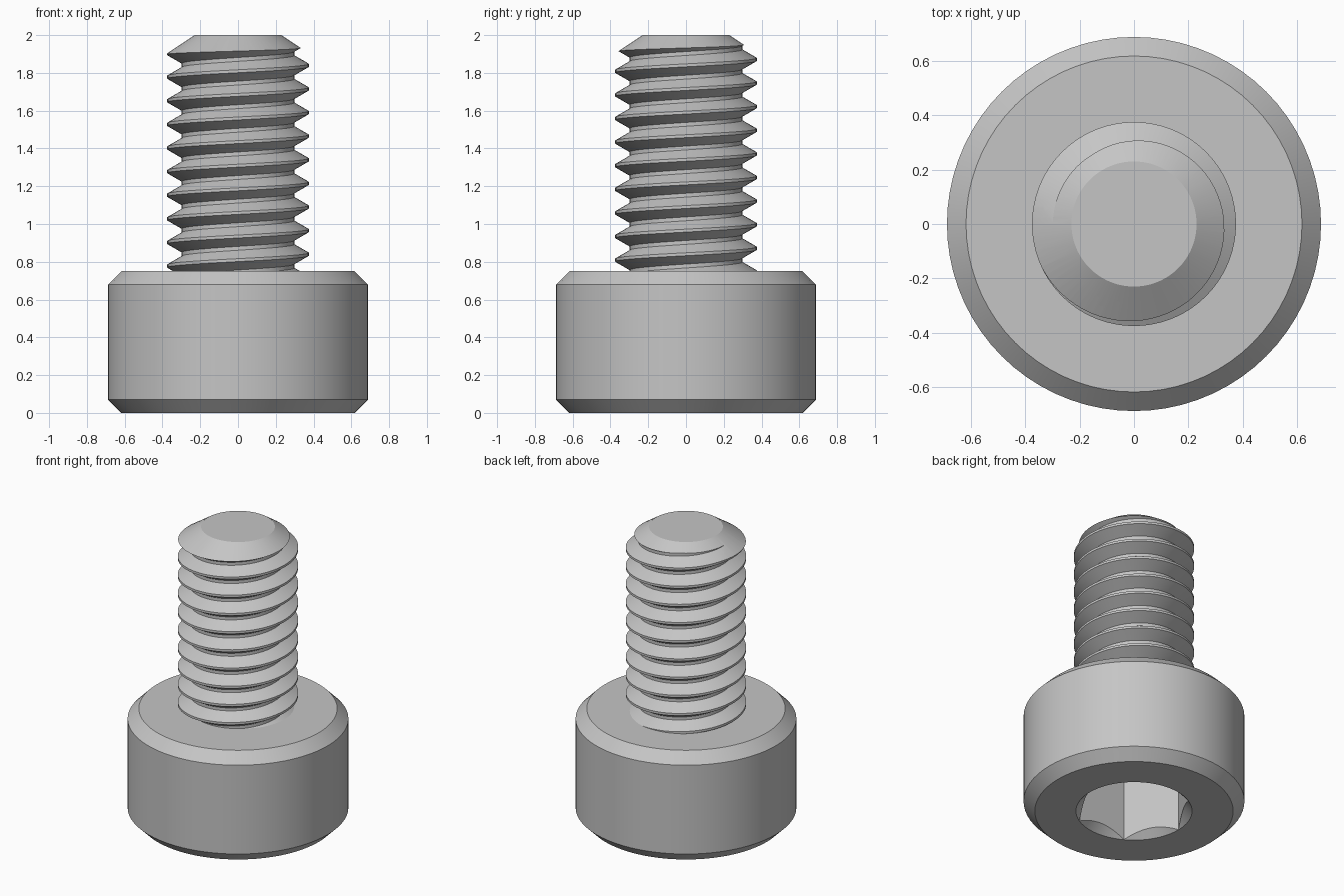
import bpy, bmesh, math
from mathutils import Vector

default = bpy.data.objects.get("Cube")
if default:
    bpy.data.objects.remove(default, do_unlink=True)

SIDES = 72
HEAD_R, HEAD_H, BEVEL = 0.6875, 0.75, 0.07
MAJOR_R, MINOR_R, PITCH = 0.375, 0.298, 0.125
TIP_R, TIP_SLOPE, TOP = 0.23, 1.5, 2.0
HEX_R, SOCKET_DEPTH = 0.3608, 0.45

steel = bpy.data.materials.new("steel_grey")
steel.use_nodes = True
grey = (0.56, 0.56, 0.56, 1)
steel.diffuse_color = grey
steel.node_tree.nodes["Principled BSDF"].inputs["Base Color"].default_value = grey


def add_object(name, bm):
    bmesh.ops.recalc_face_normals(bm, faces=bm.faces)
    mesh = bpy.data.meshes.new(name)
    bm.to_mesh(mesh)
    bm.free()
    mesh.materials.append(steel)
    obj = bpy.data.objects.new(name, mesh)
    bpy.context.collection.objects.link(obj)
    return obj


def lathe(name, profile, sides=SIDES):
    """Closed solid turned about z from (radius, height) points."""
    bm = bmesh.new()
    rings = []
    for r, z in profile:
        rings.append([bm.verts.new((r * math.cos(a), r * math.sin(a), z))
                      for a in (math.tau * i / sides for i in range(sides))])
    for low, high in zip(rings, rings[1:]):
        for i in range(sides):
            j = (i + 1) % sides
            bm.faces.new((low[i], low[j], high[j], high[i]))
    bm.faces.new(rings[0])
    bm.faces.new(rings[-1])
    return add_object(name, bm)


def select_only(obj):
    bpy.ops.object.select_all(action='DESELECT')
    obj.select_set(True)
    bpy.context.view_layer.objects.active = obj


def carve(obj, cutter, operation):
    cutter.hide_render = True
    mod = obj.modifiers.new("carve", 'BOOLEAN')
    mod.operation, mod.solver, mod.object = operation, 'EXACT', cutter
    select_only(obj)
    bpy.ops.object.modifier_apply(modifier=mod.name)
    bpy.data.objects.remove(cutter, do_unlink=True)


def smooth(obj):
    select_only(obj)
    bpy.ops.object.shade_smooth_by_angle(angle=math.radians(25))


# Cylindrical head, bevelled at both rims
head = lathe("head", [(HEAD_R - BEVEL, 0), (HEAD_R, BEVEL),
                      (HEAD_R, HEAD_H - BEVEL), (HEAD_R - BEVEL, HEAD_H)])

# Hexagonal socket with a countersunk mouth
carve(head, lathe("socket_cutter", [(HEX_R, -0.1), (HEX_R, SOCKET_DEPTH)], 6), 'DIFFERENCE')
mouth = HEX_R + 0.001
carve(head, lathe("countersink_cutter", [(mouth + 0.05, -0.05), (mouth - 0.1, 0.1)]), 'DIFFERENCE')
smooth(head)

# Right-handed thread: one groove profile swept along a helix
half_crest = PITCH / 16
half_root = PITCH / 2 - half_crest - (MAJOR_R - MINOR_R) * math.tan(math.radians(30))
section = [(MAJOR_R, -half_crest), (MAJOR_R, half_crest),
           (MINOR_R, PITCH / 2 - half_root), (MINOR_R, PITCH / 2 + half_root)]
START = 1.84 - 11 * PITCH
TURNS = 15

bm = bmesh.new()
rows = []
for step in range(TURNS * SIDES + 1):
    a = math.tau * step / SIDES
    lift = START + PITCH * step / SIDES
    rows.append([bm.verts.new((r * math.cos(a), r * math.sin(a), lift + z))
                 for r, z in section + [(MAJOR_R, PITCH - half_crest)]])
for row, after in zip(rows, rows[1:]):
    for k in range(len(section)):
        bm.faces.new((row[k], after[k], after[k + 1], row[k + 1]))
bmesh.ops.remove_doubles(bm, verts=bm.verts, dist=0.0001)
bmesh.ops.triangulate(bm, faces=bm.faces)

# Trim the sweep flat at both ends and close it
for height, direction in ((HEAD_H - 0.05, -1), (TOP + 0.06, 1)):
    bmesh.ops.bisect_plane(bm, geom=bm.verts[:] + bm.edges[:] + bm.faces[:], dist=1e-6,
                           plane_co=Vector((0, 0, height)),
                           plane_no=Vector((0, 0, direction)), clear_outer=True)
bmesh.ops.holes_fill(bm, edges=[e for e in bm.edges if e.is_boundary], sides=0)
shank = add_object("threaded_shank", bm)

# Conical tip
base = HEAD_H - 0.08
carve(shank, lathe("tip_cutter", [(TIP_R + (TOP - base) * TIP_SLOPE, base), (TIP_R, TOP)]), 'INTERSECT')
smooth(shank)
